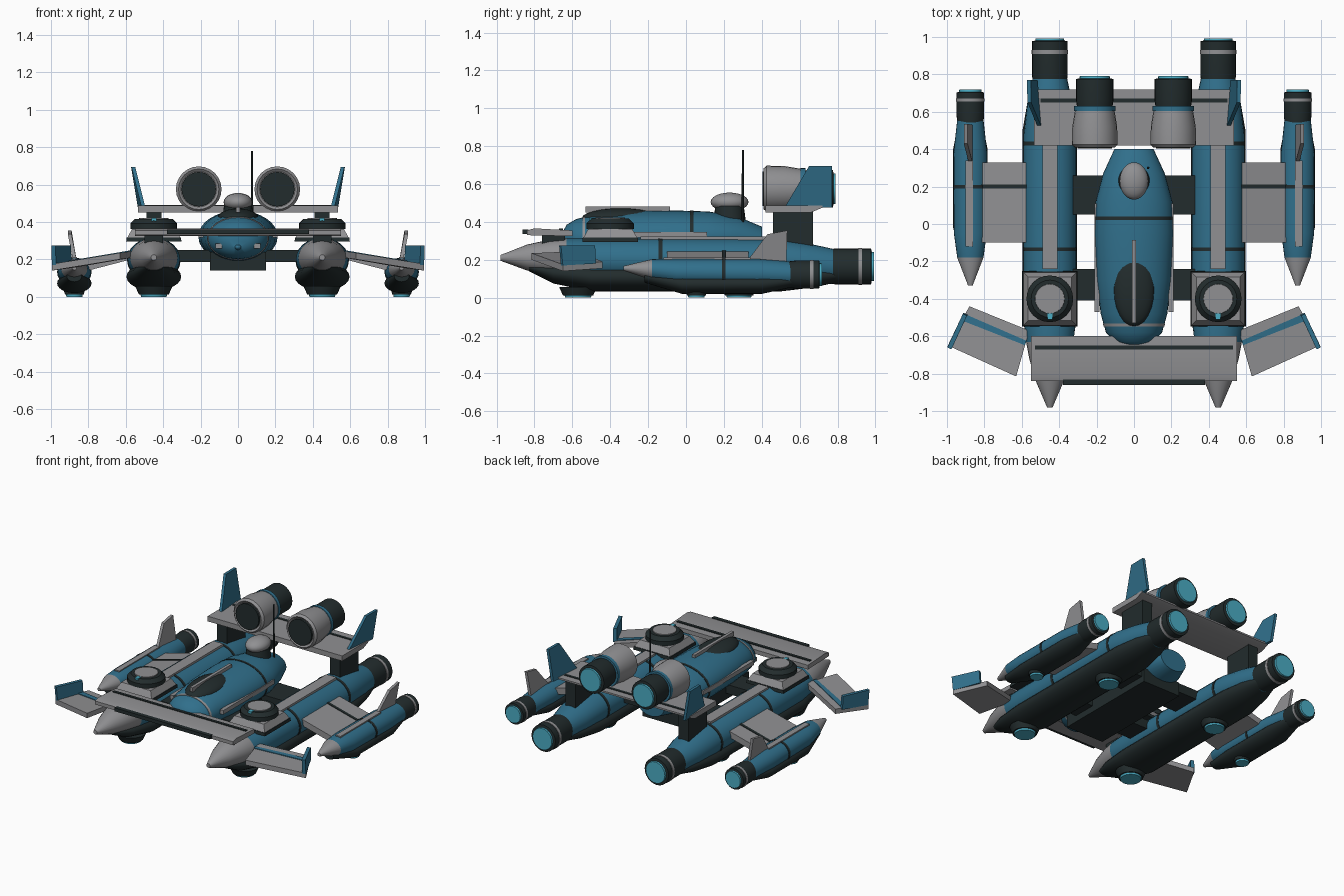
import bpy, bmesh
from math import pi, cos, sin
from mathutils import Matrix, Vector

cube = bpy.data.objects.get("Cube")
if cube:
    bpy.data.objects.remove(cube, do_unlink=True)


def material(name, rgb):
    m = bpy.data.materials.new(name)
    m.use_nodes = True
    m.diffuse_color = (*rgb, 1)
    node = next(n for n in m.node_tree.nodes if n.type == 'BSDF_PRINCIPLED')
    node.inputs["Base Color"].default_value = (*rgb, 1)
    return m


BLUE = material("hull_blue", (0.03, 0.16, 0.26))
GREY = material("panel_grey", (0.28, 0.28, 0.29))
DARK = material("charcoal", (0.016, 0.025, 0.026))
GLOW = material("engine_glow", (0.07, 0.42, 0.56))
parts = []


def add(name, bm, mats, both=False, rule=None):
    """Turn a bmesh into an object, with a mirrored twin when both is set."""
    mats = mats if isinstance(mats, tuple) else (mats,)
    bmesh.ops.recalc_face_normals(bm, faces=bm.faces)
    if rule:
        for f in bm.faces:
            f.material_index = int(rule(f.calc_center_median()))
    for prefix in (("left_", "right_") if both else ("",)):
        if prefix == "right_":
            bm.transform(Matrix.Scale(-1, 4, (1, 0, 0)))
            bmesh.ops.reverse_faces(bm, faces=bm.faces)
        mesh = bpy.data.meshes.new(prefix + name)
        bm.to_mesh(mesh)
        for m in mats:
            mesh.materials.append(m)
        ob = bpy.data.objects.new(prefix + name, mesh)
        bpy.context.scene.collection.objects.link(ob)
        parts.append(ob)
    bm.free()


def loft(name, x, stations, mats, both=False, rule=None, n=24):
    """Skin elliptical rings (y, z, half width, half height) along y."""
    bm = bmesh.new()
    rings = []
    for y, z, rx, rz in stations:
        rings.append([bm.verts.new((x + rx * cos(2 * pi * i / n), y, z + rz * sin(2 * pi * i / n)))
                      for i in range(n)])
    for a, b in zip(rings, rings[1:]):
        for i in range(n):
            j = (i + 1) % n
            bm.faces.new((a[i], a[j], b[j], b[i]))
    bm.faces.new(rings[0])
    bm.faces.new(rings[-1])
    add(name, bm, mats, both, rule)


def band(name, x, stations, y, width, mat, both=False):
    """Thin ring hugging a lofted body."""
    rows = []
    for yy in (y - width / 2, y + width / 2):
        for a, b in zip(stations, stations[1:]):
            if a[0] <= yy <= b[0]:
                t = (yy - a[0]) / (b[0] - a[0])
                z, rx, rz = (p + (q - p) * t for p, q in zip(a[1:], b[1:]))
                rows.append((yy, z, rx + 0.003, rz + 0.003))
                break
    loft(name, x, rows, mat, both)


def tube(name, x, z, profile, mat, both=False):
    """Round part along y from (y, radius) pairs."""
    loft(name, x, [(y, z, r, r) for y, r in profile], mat, both)


def disc(name, centre, r1, r2, h, mat, both=False, n=24, turn=0):
    """Upright cone or cylinder standing on centre."""
    bm = bmesh.new()
    x, y, z = centre
    bmesh.ops.create_cone(bm, cap_ends=True, segments=n, radius1=r1, radius2=r2, depth=h,
                          matrix=Matrix.Translation((x, y, z + h / 2)) @ Matrix.Rotation(turn, 4, 'Z'))
    add(name, bm, mat, both)


def box(name, lo, hi, mat, both=False):
    bm = bmesh.new()
    bmesh.ops.create_cube(bm, size=1)
    for v in bm.verts:
        v.co = [(a + b) / 2 + c * (b - a) for a, b, c in zip(lo, hi, v.co)]
    add(name, bm, mat, both)


def plate(name, points, offset, mat, both=False):
    """Flat outline thickened along offset."""
    bm = bmesh.new()
    low = [bm.verts.new(p) for p in points]
    top = [bm.verts.new(Vector(p) + Vector(offset)) for p in points]
    bm.faces.new(low)
    bm.faces.new(top)
    for i in range(len(low)):
        j = (i + 1) % len(low)
        bm.faces.new((low[i], low[j], top[j], top[i]))
    add(name, bm, mat, both)


def ball(name, centre, radii, mat):
    bm = bmesh.new()
    bmesh.ops.create_uvsphere(bm, u_segments=24, v_segments=12, radius=1,
                              matrix=Matrix.Translation(centre) @ Matrix.Diagonal((*radii, 1)))
    add(name, bm, mat)


def engine(name, x, z, y0, y1, r):
    """Dark exhaust barrel with a ring and a glowing end."""
    tube(name + "_barrel", x, z, [(y0, r * .92), (y0 + .05, r), (y1 - .015, r), (y1 - .012, r * .85)], DARK, True)
    tube(name + "_glow", x, z, [(y1 - .02, r * .83), (y1, r * .8)], GLOW, True)


def lifter(name, x, y, r):
    disc(name + "_housing", (x, y, .012), r, r * 1.25, .045, DARK, True)
    disc(name + "_glow", (x, y, 0), r * .85, r * .9, .015, GLOW, True)


# Twin main hulls with dark keels
HX = 0.45
hull = [(-.98, .21, .015, .015), (-.84, .212, .075, .068), (-.72, .212, .11, .095), (-.63, .208, .127, .106),
        (-.5, .2, .14, .115), (.48, .195, .14, .115), (.65, .18, .12, .105), (.78, .165, .092, .092)]
loft("hull", HX, hull, (BLUE, GREY), True, lambda c: c.y < -.64)
loft("keel", HX, [(-.83, .16, .05, .02), (-.7, .13, .11, .055), (-.5, .108, .146, .075), (.5, .106, .146, .073),
                  (.68, .115, .115, .06), (.79, .12, .08, .04)], DARK, True)
for i, y in enumerate((-.135, .43)):
    band("hull_band_%d" % i, HX, hull, y, .02, DARK, True)
box("hull_top_strip", (.41, -.24, .29), (.49, .42, .322), GREY, True)
engine("hull_engine", HX, .165, .74, .992, .095)
tube("hull_engine_ring", HX, .165, [(.91, .098), (.93, .098)], GREY, True)
lifter("front_lifter", HX, -.57, .08)
lifter("rear_lifter", HX, .28, .075)

# Outer pods, their wings and fins
PX = 0.875
pod = [(-.33, .155, .012, .012), (-.18, .148, .07, .055), (-.05, .135, .088, .072), (.38, .13, .09, .075),
       (.56, .122, .07, .068)]
loft("pod", PX, pod, (BLUE, GREY), True, lambda c: c.y < -.18)
loft("pod_keel", PX, [(-.22, .11, .04, .03), (-.02, .072, .092, .052), (.4, .072, .092, .052),
                      (.56, .09, .06, .035)], DARK, True)
band("pod_band", PX, pod, .2, .018, DARK, True)
box("pod_top_strip", (.86, -.12, .19), (.9, .34, .212), GREY, True)
engine("pod_engine", PX, .122, .53, .718, .074)
tube("pod_engine_ring", PX, .122, [(.655, .077), (.672, .077)], GREY, True)
lifter("pod_lifter", PX, .055, .05)
plate("pod_fin", [(.862, .32, .19), (.862, .53, .19), (.89, .535, .355), (.89, .43, .335)],
      (.02, 0, 0), GREY, True)
wing = [(.57, -.1, .245), (.82, -.1, .18), (.82, .33, .18), (.57, .33, .245)]
plate("pod_wing", wing, (0, 0, -.045), GREY, True)
plate("pod_wing_stripe", [(x, .19 if y < 0 else .21, z + .004) for x, y, z in wing], (0, 0, -.007), DARK, True)

# Swept front winglets
corners = [Vector(p) for p in ((.56, -.57, .245), (.88, -.44, .19), (.995, -.65, .175), (.63, -.815, .235))]
plate("winglet", corners, (0, 0, -.035), GREY, True)
inner, outer = (lambda t: corners[0].lerp(corners[3], t)), (lambda t: corners[1].lerp(corners[2], t))
plate("winglet_stripe", [inner(.22), outer(.2), outer(.36), inner(.32)], (0, 0, .005), BLUE, True)
plate("winglet_fin", [(.912, -.475, .18), (.995, -.65, .17), (.998, -.66, .275), (.915, -.48, .275)],
      (-.022, -.01, 0), BLUE, True)

# Central fuselage
body = [(-.655, .3, .05, .04), (-.63, .305, .105, .08), (-.58, .31, .15, .105), (-.48, .315, .178, .125),
        (-.3, .32, .2, .138), (-.05, .322, .212, .138), (.12, .32, .205, .135), (.27, .315, .165, .115),
        (.4, .3, .105, .075)]
loft("fuselage", 0, body, BLUE, n=32)
band("fuselage_band", 0, body, .03, .018, DARK)
band("nose_band", 0, body, -.54, .015, GREY)
box("belly", (-.15, -.5, .14), (.15, .28, .24), DARK)
box("fuselage_side_strip", (.185, -.47, .318), (.212, .11, .348), GREY, True)
box("headlamp", (.085, -.635, .258), (.12, -.56, .285), GREY, True)
ball("nose_sensor", (0, -.64, .265), (.02, .03, .015), BLUE)
ball("canopy", (0, -.345, .42), (.11, .205, .052), DARK)
box("canopy_spine", (-.011, -.53, .45), (.011, -.085, .481), GREY)
disc("dome_base", (0, .23, .41), .085, .075, .075, DARK)
ball("sensor_dome", (0, .23, .505), (.077, .1, .05), GREY)
disc("antenna", (.075, .3, .4), .007, .005, .38, DARK, n=8)

# Cross beams joining the hulls
for name, y0, y1 in (("front_beam", -.41, -.24), ("rear_beam", .05, .26)):
    box(name, (-.36, y0, .185), (.36, y1, .25), DARK)

# Turrets on the hulls
disc("turret_skirt", (HX, -.4, .295), .209, .205, .022, DARK, True, 4, pi / 4)
disc("turret_base", (HX, -.4, .317), .2, .165, .045, GREY, True, 4, pi / 4)
disc("turret_ring", (HX, -.4, .362), .125, .125, .03, DARK, True)
disc("turret_rim", (HX, -.4, .392), .125, .1, .025, DARK, True)
disc("turret_cap", (HX, -.4, .412), .08, .078, .01, GREY, True)
box("turret_lamp", (.437, -.51, .4), (.463, -.475, .42), GLOW, True)

# Front wing
plate("front_wing", [(0, -.84, .33), (0, -.6, .325), (0, -.6, .355), (0, -.8, .366), (0, -.84, .355)],
      (.55, 0, 0), GREY, True)
box("front_wing_stripe", (-.53, -.67, .35), (.53, -.65, .364), DARK)
box("front_wing_lip", (-.38, -.862, .335), (.38, -.832, .36), DARK)
box("front_wing_mount", (.4, -.76, .26), (.5, -.64, .34), DARK, True)

# Rear wing with pylons and fins
plate("rear_wing", [(0, .42, .45), (0, .66, .45), (0, .72, .475), (0, .72, .487), (0, .42, .487)],
      (.535, 0, 0), GREY, True)
box("rear_wing_stripe", (-.5, .65, .48), (.5, .67, .491), DARK)
box("rear_pylon", (.41, .46, .24), (.49, .67, .455), DARK, True)
plate("tail_fin", [(.495, .52, .475), (.515, .77, .475), (.552, .77, .695), (.55, .65, .695)],
      (.02, 0, 0), BLUE, True)

# Upper jet nacelles
NX, NZ = 0.21, 0.575
tube("nacelle_cowl", NX, NZ, [(.42, .095), (.41, .108), (.425, .122), (.52, .12), (.61, .105)], GREY, True)
tube("nacelle_intake", NX, NZ, [(.405, .092), (.43, .092)], DARK, True)
tube("nacelle_collar", NX, NZ, [(.605, .11), (.63, .11)], BLUE, True)
engine("nacelle_engine", NX, NZ, .61, .79, .1)

# Smooth curved skins, keep creases sharp
bpy.ops.object.select_all(action='DESELECT')
for ob in parts:
    ob.select_set(True)
bpy.context.view_layer.objects.active = parts[0]
bpy.ops.object.shade_smooth_by_angle(angle=0.6)
